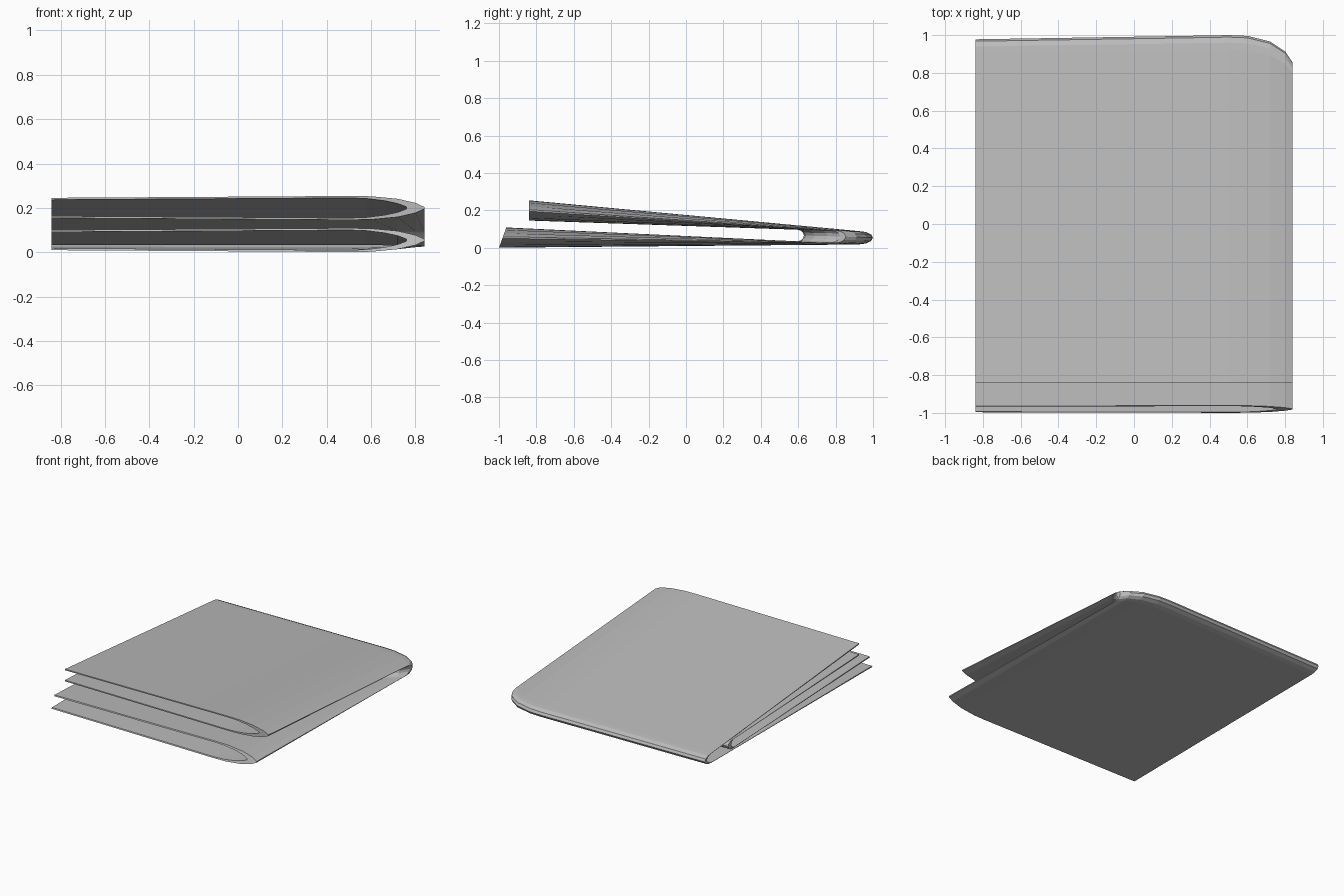
import bpy, bmesh
from math import sin, cos, pi

cube = bpy.data.objects.get("Cube")
if cube:
    bpy.data.objects.remove(cube, do_unlink=True)

cloth = bpy.data.materials.new("grey cloth")
cloth.use_nodes = True
grey = (0.5, 0.5, 0.5, 1)
cloth.diffuse_color = grey
cloth.node_tree.nodes["Principled BSDF"].inputs["Base Color"].default_value = grey

# First fold: half sections (x, distance from the middle of the fold)
outer = [(-.84, .84), (.2, .96), (.5, 1), (.6, .97), (.72, .76), (.8, .42), (.84, .08)]
inner = [(-.84, .68), (.2, .80), (.5, .84), (.58, .78), (.66, .60), (.72, .36), (.76, .08)]


def mirrored(half):
    return [(x, -d) for x, d in half] + [(x, d) for x, d in reversed(half)]


# Second fold: path from the lower front edge, round the back, to the upper front
def path(x, d):
    z_low = .055 + .054 * d
    z_up = .2 - .054 * d
    middle, half = .06 + .006 * d, .0335 - .0025 * d
    tip = .84 - .185 * d - .025 * d * d
    length = .058 - .022 * d
    points = [(x, -1 + .36 * z_low, z_low)]
    steps = 6
    for i in range(steps + 1):
        a = pi * i / steps
        points.append((x, tip - length * (1 - sin(a)), middle - half * cos(a)))
    points.append((x, -.84, z_up))
    return points


# Closed U-shaped section carried along the paths
bm = bmesh.new()
section = mirrored(outer) + mirrored(inner)[::-1]
rows = [[bm.verts.new(p) for p in path(x, d)] for x, d in section]
n = len(rows)
for i in range(n):
    a, b = rows[i], rows[(i + 1) % n]
    for j in range(len(a) - 1):
        bm.faces.new((a[j], b[j], b[j + 1], a[j + 1]))

# Hems closing the front edges
for i in range(n // 2 - 1):
    for end in (0, -1):
        bm.faces.new([rows[k][end] for k in (i, i + 1, n - 2 - i, n - 1 - i)])
bmesh.ops.recalc_face_normals(bm, faces=bm.faces)

mesh = bpy.data.meshes.new("folded_cloth")
bm.to_mesh(mesh)
bm.free()
mesh.materials.append(cloth)
towel = bpy.data.objects.new("folded_cloth", mesh)
bpy.context.collection.objects.link(towel)
